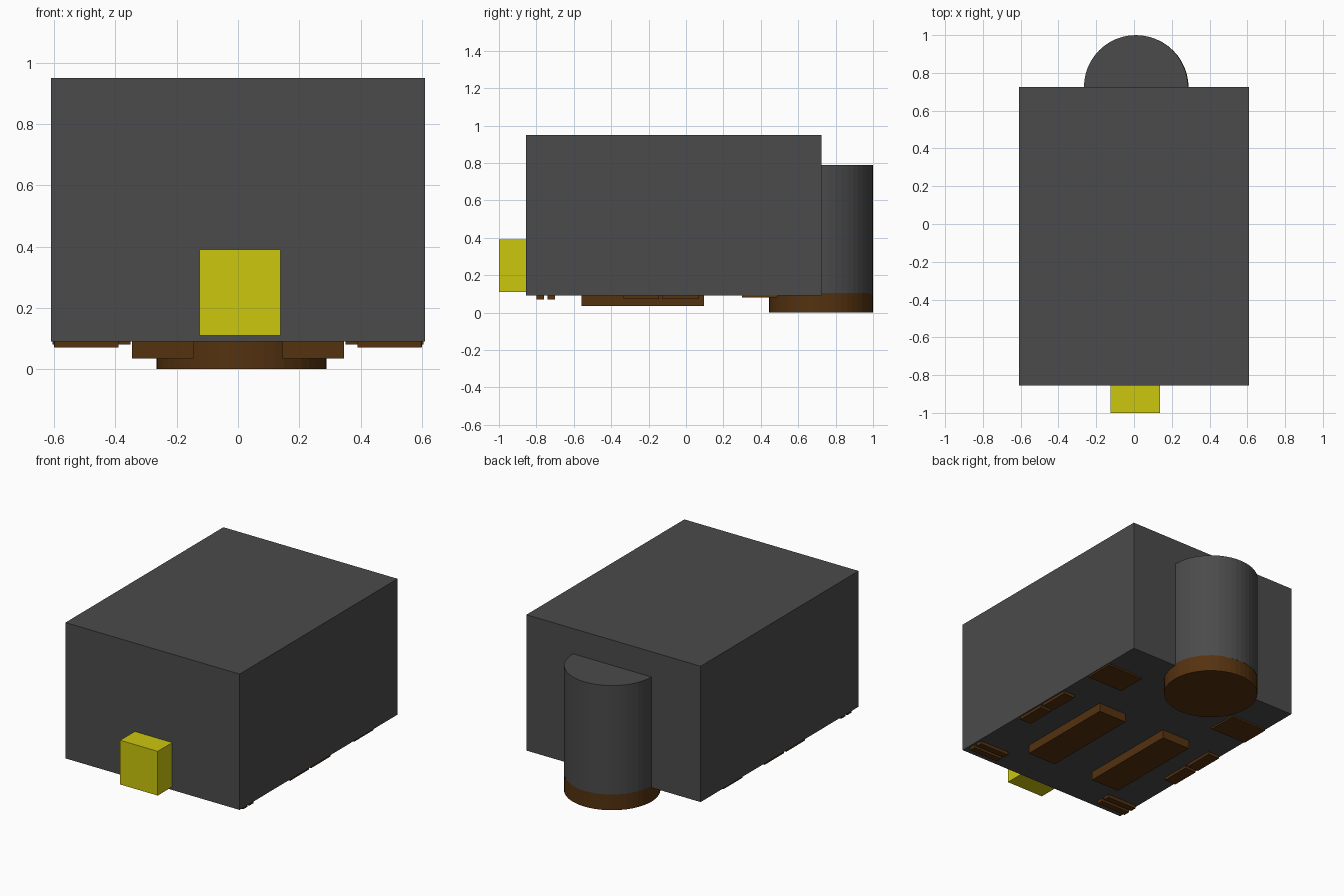
import bpy

if "Cube" in bpy.data.objects:
    bpy.data.objects.remove(bpy.data.objects["Cube"])


def material(name, rgb):
    m = bpy.data.materials.new(name)
    m.diffuse_color = (*rgb, 1)
    m.use_nodes = True
    m.node_tree.nodes["Principled BSDF"].inputs["Base Color"].default_value = m.diffuse_color
    return m


DARK = material("dark_grey", (0.07, 0.07, 0.07))
BROWN = material("brown", (0.09, 0.032, 0.005))
YELLOW = material("yellow", (0.6, 0.57, 0.004))


def box(name, x, y, z, mat):
    """Box from (min, max) ranges on each axis."""
    bpy.ops.mesh.primitive_cube_add(size=1, location=[sum(r) / 2 for r in (x, y, z)])
    o = bpy.context.object
    o.name = name
    o.scale = [r[1] - r[0] for r in (x, y, z)]
    bpy.ops.object.transform_apply(location=False, rotation=False, scale=True)
    o.data.materials.append(mat)
    return o


def disc(name, x, y, r, z, mat):
    bpy.ops.mesh.primitive_cylinder_add(vertices=48, radius=r, depth=z[1] - z[0],
                                        location=(x, y, sum(z) / 2))
    o = bpy.context.object
    o.name = name
    o.data.materials.append(mat)
    return o


# Main block and front tab
box("body", (-0.61, 0.61), (-0.855, 0.725), (0.09, 0.95), DARK)
box("front_tab", (-0.125, 0.138), (-1.0, -0.85), (0.11, 0.39), YELLOW)

# Rear post on its round foot
disc("rear_post", 0.01, 0.725, 0.275, (0.1, 0.79), DARK)
disc("round_foot", 0.012, 0.722, 0.277, (0.0, 0.105), BROWN)

# Pads under the body, repeated on both sides: (name, inner x, outer x, y range, bottom z)
PADS = [
    ("long_foot", 0.145, 0.345, (-0.56, 0.095), 0.035),
    ("rear_pad", 0.35, 0.605, (0.3, 0.49), 0.08),
    ("side_pad_back", 0.52, 0.6, (-0.125, 0.07), 0.073),
    ("side_pad_front", 0.52, 0.6, (-0.335, -0.145), 0.073),
    ("corner_strip_back", 0.39, 0.598, (-0.74, -0.70), 0.07),
    ("corner_strip_front", 0.39, 0.598, (-0.80, -0.76), 0.07),
]
for name, x0, x1, y, z in PADS:
    for side, s in (("right", 1), ("left", -1)):
        box(f"{name}_{side}", sorted((s * x0, s * x1)), y, (z, 0.1), BROWN)
